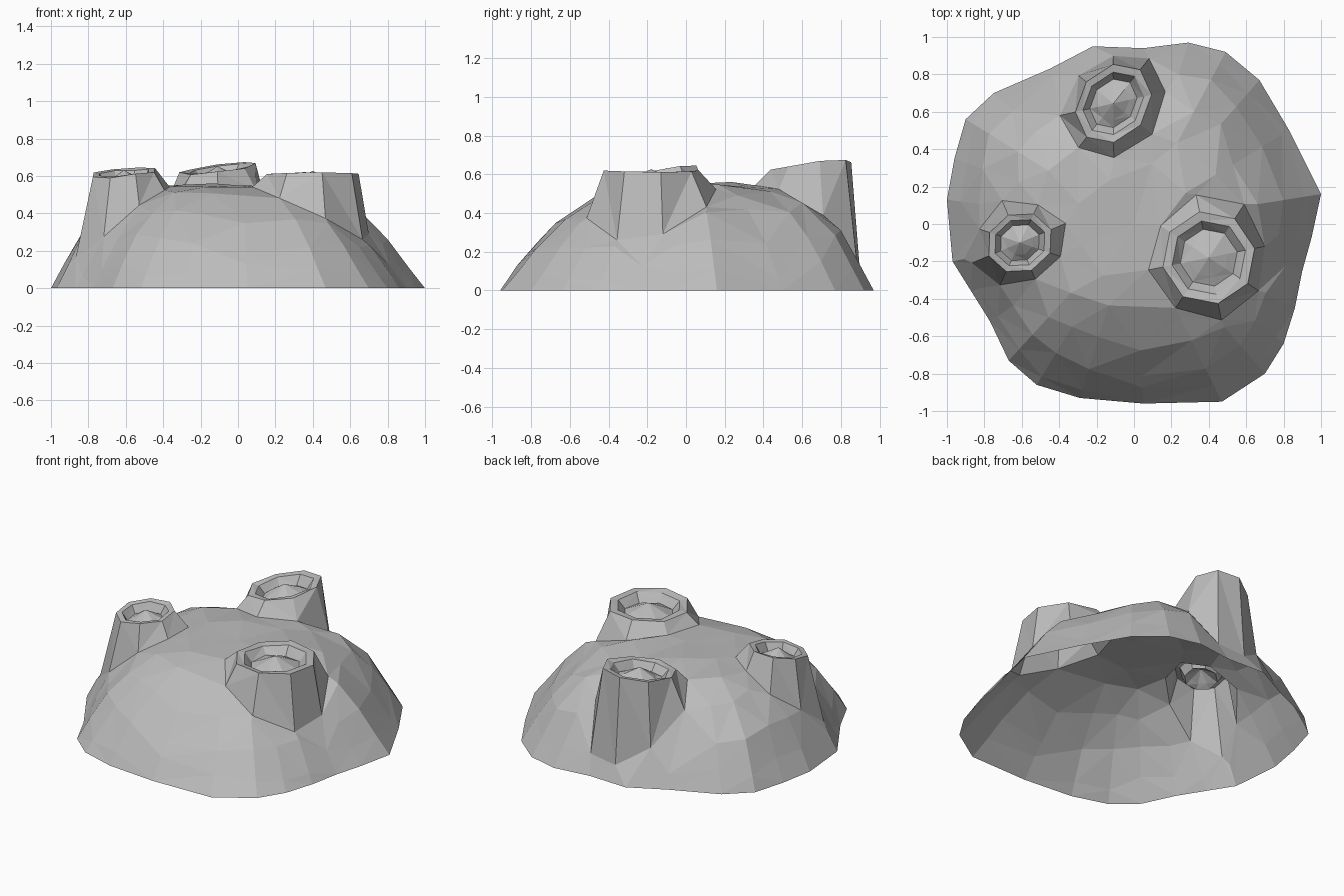
import bpy, math, random
from mathutils import Vector
from mathutils.geometry import delaunay_2d_cdt

random.seed(4)
if "Cube" in bpy.data.objects:
    bpy.data.objects.remove(bpy.data.objects["Cube"])

stone = bpy.data.materials.new("stone grey")
stone.use_nodes = True
GREY = (0.5, 0.5, 0.5, 1)
stone.diffuse_color = GREY
stone.node_tree.nodes["Principled BSDF"].inputs["Base Color"].default_value = GREY

# Ground outline of the mound
outline = [Vector(p) for p in (
    (1, .16), (.95, -.07), (.9, -.25), (.86, -.45), (.8, -.64), (.7, -.8),
    (.47, -.95), (.05, -.96), (-.29, -.93), (-.52, -.86), (-.67, -.73),
    (-.77, -.52), (-.87, -.36), (-.97, -.2), (-1, .13), (-.96, .35),
    (-.9, .56), (-.75, .7), (-.45, .83), (-.22, .95), (.05, .94),
    (.29, .97), (.49, .92), (.67, .77), (.83, .5))]
N = len(outline)

# Height against fraction of the way out, for gentle and steep sides
LEVELS = (0, .3, .5, .68, .85, 1)
GENTLE = (.55, .54, .47, .36, .18, 0)
STEEP = (.56, .55, .54, .47, .31, 0)


def fraction(p):
    for i in range(N):
        a, b = outline[i], outline[(i + 1) % N]
        d = a.x * b.y - a.y * b.x
        s = (p.x * b.y - p.y * b.x) / d
        t = (a.x * p.y - a.y * p.x) / d
        if s >= -1e-6 and t >= -1e-6:
            return s + t
    return 0


def mound(p):
    r = min(fraction(p), 1)
    steep = .5 + .5 * math.cos(math.atan2(p.y, p.x) - math.radians(135))
    for i in range(len(LEVELS) - 1):
        if r <= LEVELS[i + 1]:
            k = (r - LEVELS[i]) / (LEVELS[i + 1] - LEVELS[i])
            g = GENTLE[i] + k * (GENTLE[i + 1] - GENTLE[i])
            s = STEEP[i] + k * (STEEP[i + 1] - STEEP[i])
            return g + steep * (s - g)
    return 0


# Vents: centre, size along and across, turn, rim height, rim tilt in x and y
VENTS = (
    (Vector((-.61, -.1)), .18, .16, .4, .62, .08, .12),
    (Vector((.40, -.18)), .25, .25, .2, .615, 0, 0),
    (Vector((-.11, .645)), .23, .185, .9, .64, .1, .1),
)
# Rings of a vent: share of its size, height above the rim
RINGS = ((1, 0), (.8, -.005), (.62, -.055), (.42, -.035))
SIDES = 8

points, heights, edges = [], [], []


def add(p, z):
    points.append(p)
    heights.append(z)
    return len(points) - 1


def add_loop(items):
    ids = [add(p, z) for p, z in items]
    edges.extend((ids[i], ids[i - 1]) for i in range(len(ids)))


def on_vent(vent, i, scale):
    c, along, across, turn = vent[:4]
    a = math.tau * i / SIDES
    u, v = math.cos(a) * along * scale, math.sin(a) * across * scale
    return c + Vector((u * math.cos(turn) - v * math.sin(turn),
                       u * math.sin(turn) + v * math.cos(turn)))


def near_vent(p):
    return any((p - v[0]).length < v[1] + .1 for v in VENTS)


# Mound rings, from the ground inwards
add_loop([(p, 0) for p in outline])
for level, step in ((.93, 1), (.83, 1), (.67, 1), (.5, 2), (.3, 3)):
    for i in range(0, N, step):
        p = outline[i] * (level + random.uniform(-.035, .035))
        if not near_vent(p):
            add(p, mound(p) + random.uniform(-.012, .012))
add(Vector((0, 0)), .55)

# Vent skirts, rims, pits and central bumps
for vent in VENTS:
    c, along, across, turn, top, tx, ty = vent
    foot = []
    for i in range(SIDES):
        p = on_vent(vent, i, 1)
        p = c + (p - c) * (1 + random.uniform(.055, .1) / along)
        r = fraction(p)
        if r > .95:
            p = p * (.95 / r)
        foot.append((p, mound(p)))
    add_loop(foot)
    for scale, drop in RINGS:
        loop = []
        for i in range(SIDES):
            p = on_vent(vent, i, scale)
            z = top + drop + tx * (p.x - c.x) + ty * (p.y - c.y)
            loop.append((p, z + random.uniform(-.006, .006)))
        add_loop(loop)
    add(c, top + .012)

# Skin the points into one open shell
verts, _, faces, source, _, _ = delaunay_2d_cdt(points, edges, [], 1, 1e-5)
coords = [(v.x, v.y, heights[s[0]] if s else mound(v)) for v, s in zip(verts, source)]
mesh = bpy.data.meshes.new("rock_mound")
mesh.from_pydata(coords, [], faces)
mesh.materials.append(stone)
mesh.update()
bpy.context.collection.objects.link(bpy.data.objects.new("rock_mound", mesh))
